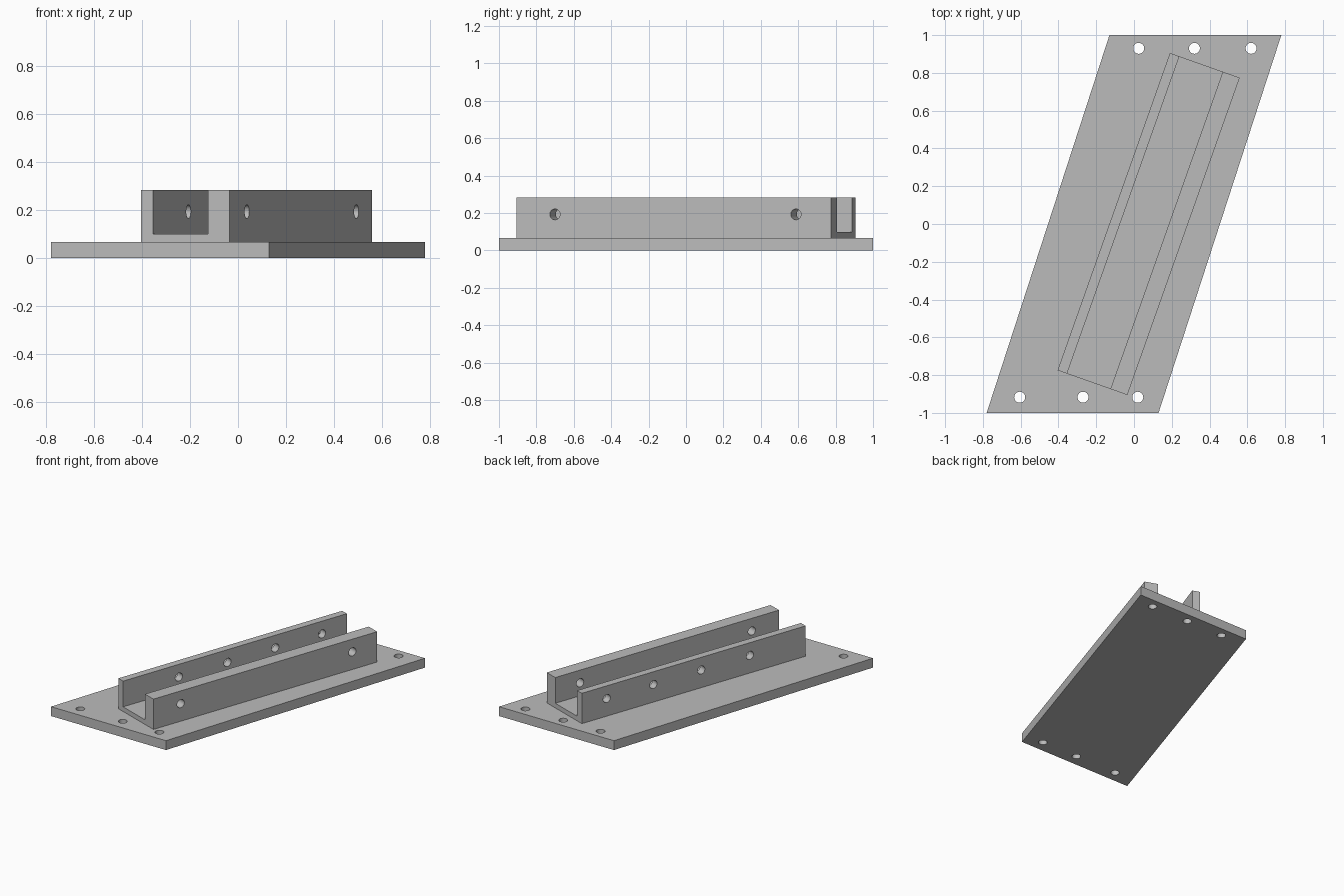
import bpy, bmesh, math
from mathutils import Matrix

cube = bpy.data.objects.get("Cube")
if cube:
    bpy.data.objects.remove(cube, do_unlink=True)

PLATE_TOP, FLOOR, TOP = 0.067, 0.1, 0.284
LENGTH, HALF_W = 1.782, 0.196
THIN, THICK = 0.053, 0.095
HOLE_R, HOLE_Z = 0.029, 0.193

grey = bpy.data.materials.new("grey_plastic")
grey.use_nodes = True
grey.diffuse_color = (0.5, 0.5, 0.5, 1)
grey.node_tree.nodes["Principled BSDF"].inputs["Base Color"].default_value = (0.5, 0.5, 0.5, 1)


def add_object(name, bm):
    bmesh.ops.recalc_face_normals(bm, faces=bm.faces)
    mesh = bpy.data.meshes.new(name)
    bm.to_mesh(mesh)
    bm.free()
    mesh.materials.append(grey)
    obj = bpy.data.objects.new(name, mesh)
    bpy.context.collection.objects.link(obj)
    return obj


def extrude_profile(name, points, offset):
    bm = bmesh.new()
    face = bm.faces.new([bm.verts.new(p) for p in points])
    new = bmesh.ops.extrude_face_region(bm, geom=[face])["geom"]
    verts = [v for v in new if isinstance(v, bmesh.types.BMVert)]
    bmesh.ops.translate(bm, verts=verts, vec=offset)
    return add_object(name, bm)


def drill(obj, centres, depth, turn=Matrix()):
    """Cut round through holes at the given centres."""
    bm = bmesh.new()
    for c in centres:
        bmesh.ops.create_cone(bm, cap_ends=True, segments=32, radius1=HOLE_R,
                              radius2=HOLE_R, depth=depth,
                              matrix=Matrix.Translation(c) @ turn)
    cutter = add_object(obj.name + "_hole_cutter", bm)
    cutter.matrix_world = obj.matrix_world.copy()
    bpy.context.view_layer.update()
    mod = obj.modifiers.new("holes", "BOOLEAN")
    mod.operation = "DIFFERENCE"
    mod.solver = "EXACT"
    mod.object = cutter
    bpy.ops.object.select_all(action="DESELECT")
    bpy.context.view_layer.objects.active = obj
    obj.select_set(True)
    bpy.ops.object.modifier_apply(modifier=mod.name)
    bpy.data.objects.remove(cutter, do_unlink=True)
    bpy.ops.object.shade_smooth_by_angle(angle=math.radians(30))


# Slanted base plate with three screw holes at each end
plate = extrude_profile("base_plate",
                        [(-0.78, -1, 0), (0.13, -1, 0), (0.78, 1, 0), (-0.13, 1, 0)],
                        (0, 0, PLATE_TOP))
back = [(x, 0.93, 0) for x in (0.025, 0.32, 0.62)]
front = [(x, -0.917, 0) for x in (-0.605, -0.27, 0.02)]
drill(plate, back + front, 0.5)

# U channel: thin wall on one side, thick wall on the other
inner_l, inner_r = -HALF_W + THIN, HALF_W - THICK
section = [(-HALF_W, PLATE_TOP), (HALF_W, PLATE_TOP), (HALF_W, TOP), (inner_r, TOP),
           (inner_r, FLOOR), (inner_l, FLOOR), (inner_l, TOP), (-HALF_W, TOP)]
channel = extrude_profile("channel", [(x, -LENGTH / 2, z) for x, z in section],
                          (0, LENGTH, 0))

# Cross holes: four through the thin wall, two through the thick wall
sideways = Matrix.Rotation(math.pi / 2, 4, "Y")
thin_holes = [(-HALF_W, y, HOLE_Z) for y in (-0.447, -0.06, 0.321, 0.693)]
thick_holes = [(HALF_W, y, HOLE_Z) for y in (-0.674, 0.693)]
drill(channel, thin_holes + thick_holes, 0.24, sideways)

# Turn the channel along the plate
channel.location = (0.0775, 0, 0)
channel.rotation_euler.z = -math.radians(19.5)
